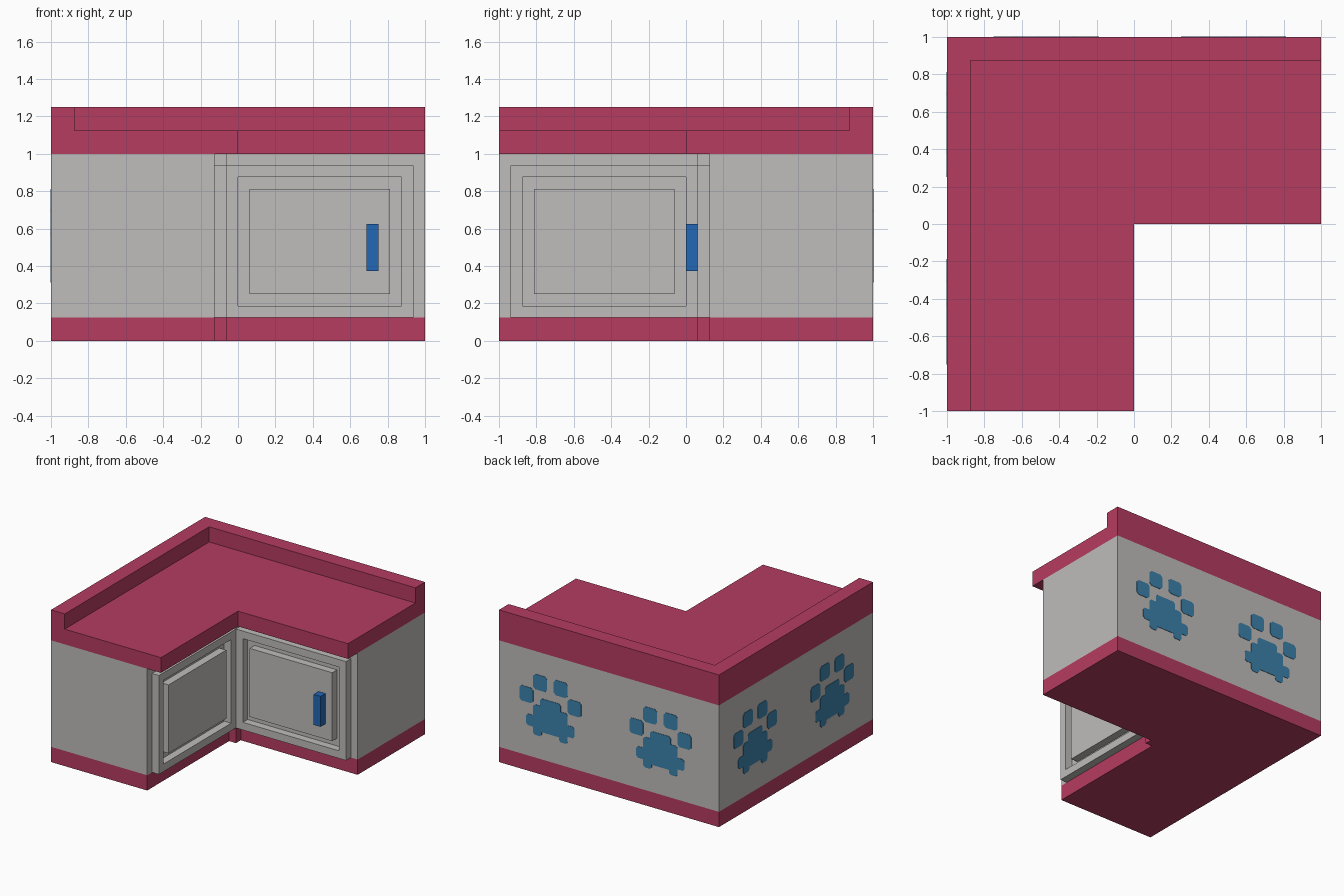
import bpy
import bmesh
from mathutils import Vector

if "Cube" in bpy.data.objects:
    bpy.data.objects.remove(bpy.data.objects["Cube"])

P = 1 / 16  # module that all parts snap to


def material(name, rgb):
    mat = bpy.data.materials.new(name)
    lin = [(c / 255 / 12.92) if c < 10 else ((c / 255 + 0.055) / 1.055) ** 2.4 for c in rgb]
    mat.diffuse_color = (*lin, 1)
    mat.use_nodes = True
    mat.node_tree.nodes["Principled BSDF"].inputs["Base Color"].default_value = mat.diffuse_color
    return mat


RED = material("raspberry", (181, 60, 97))
GREY = material("warm_grey", (191, 189, 187))
BLUE = material("handle_blue", (34, 103, 182))
TEAL = material("paw_blue", (60, 130, 171))


def solid(name, polygons, depth, mat):
    """Extrude each flat polygon (3D points) by the depth vector into one object."""
    bm = bmesh.new()
    for pts in polygons:
        d = Vector(depth)
        a = [bm.verts.new(Vector(p)) for p in pts]
        b = [bm.verts.new(Vector(p) + d) for p in pts]
        bm.faces.new(a)
        bm.faces.new(b[::-1])
        for i in range(len(a)):
            j = (i + 1) % len(a)
            bm.faces.new((a[j], a[i], b[i], b[j]))
    bmesh.ops.recalc_face_normals(bm, faces=bm.faces)
    mesh = bpy.data.meshes.new(name)
    bm.to_mesh(mesh)
    bm.free()
    mesh.materials.append(mat)
    obj = bpy.data.objects.new(name, mesh)
    bpy.context.collection.objects.link(obj)
    return obj


def slab(name, outline, z0, z1, mat):
    return solid(name, [[(x, y, z0) for x, y in outline]], (0, 0, z1 - z0), mat)


def rect(u0, u1, v0, v1):
    return [(u0, v0), (u1, v0), (u1, v1), (u0, v1)]


# Corner cabinet: plinth and body share an outline with a small inner corner post
cabinet = [(-1, -1), (-2 * P, -1), (-2 * P, P), (-P, P), (-P, 2 * P), (1, 2 * P), (1, 1), (-1, 1)]
slab("plinth", cabinet, 0, 2 * P, RED)
slab("cabinet_body", cabinet, 2 * P, 1, GREY)

# Worktop with raised rim along the two wall sides
slab("worktop", [(-1, -1), (0, -1), (0, 0), (1, 0), (1, 1), (-1, 1)], 1, 1 + 2 * P, RED)
rim = 1 - 2 * P
slab("worktop_rim", [(-1, -1), (-rim, -1), (-rim, rim), (1, rim), (1, 1), (-1, 1)],
     1 + 2 * P, 1 + 4 * P, RED)

# Doors: a frame with a raised centre panel, repeated on both wings
frame = [rect(-P, 15 * P, 2 * P, 3 * P), rect(-P, 15 * P, 14 * P, 15 * P),
         rect(-P, 0, 3 * P, 14 * P), rect(14 * P, 15 * P, 3 * P, 14 * P)]
panel = [rect(P, 13 * P, 4 * P, 13 * P)]


def right_wing(u, v):
    return (u, 2 * P, v)


def left_wing(u, v):
    return (-2 * P, -u, v)


for side, place, out in (("right", right_wing, (0, -P, 0)), ("left", left_wing, (P, 0, 0))):
    for part, shapes in (("door_frame", frame), ("door_panel", panel)):
        solid(f"{side}_{part}", [[place(u, v) for u, v in s] for s in shapes], out, GREY)

# Door handle
solid("door_handle", [[(u, P, v) for u, v in rect(11 * P, 12 * P, 6 * P, 10 * P)]], (0, -P, 0), BLUE)

# Paw prints: mirrored stepped pad and four clipped-corner toes, in module units
half = [(1.25, 10), (1.5, 9.75), (1.5, 9), (2.25, 9), (2.5, 8.75), (2.5, 7.5), (3.25, 7.5),
        (3.5, 7.25), (3.5, 6.25), (3.25, 6), (2.5, 6), (2.5, 5.25), (2.25, 5), (1.5, 5),
        (1.25, 5.25), (1.25, 5.6)]
pad = half + [(-u, v) for u, v in reversed(half)]


def toe(u, v, c=0.3):
    return [(u + a, v + b) for a, b in ((-1, -1 + c), (-1 + c, -1), (1 - c, -1), (1, -1 + c),
                                        (1, 1 - c), (1 - c, 1), (-1 + c, 1), (-1, 1 - c))]


paw = [pad] + [toe(s * u, v) for s in (-1, 1) for u, v in ((1.5, 12), (3.5, 10))]


def back_wall(u, v):
    return (1 - u * P, 1, v * P)


def left_wall(u, v):
    return (-1, 1 - u * P, v * P)


for wall, place, out in (("back", back_wall, (0, 0.003, 0)), ("left", left_wall, (-0.003, 0, 0))):
    for n in range(2):
        shapes = [[place(u + 7.5 + 16 * n, v) for u, v in s] for s in paw]
        solid(f"{wall}_paw_print_{n + 1}", shapes, out, TEAL)
